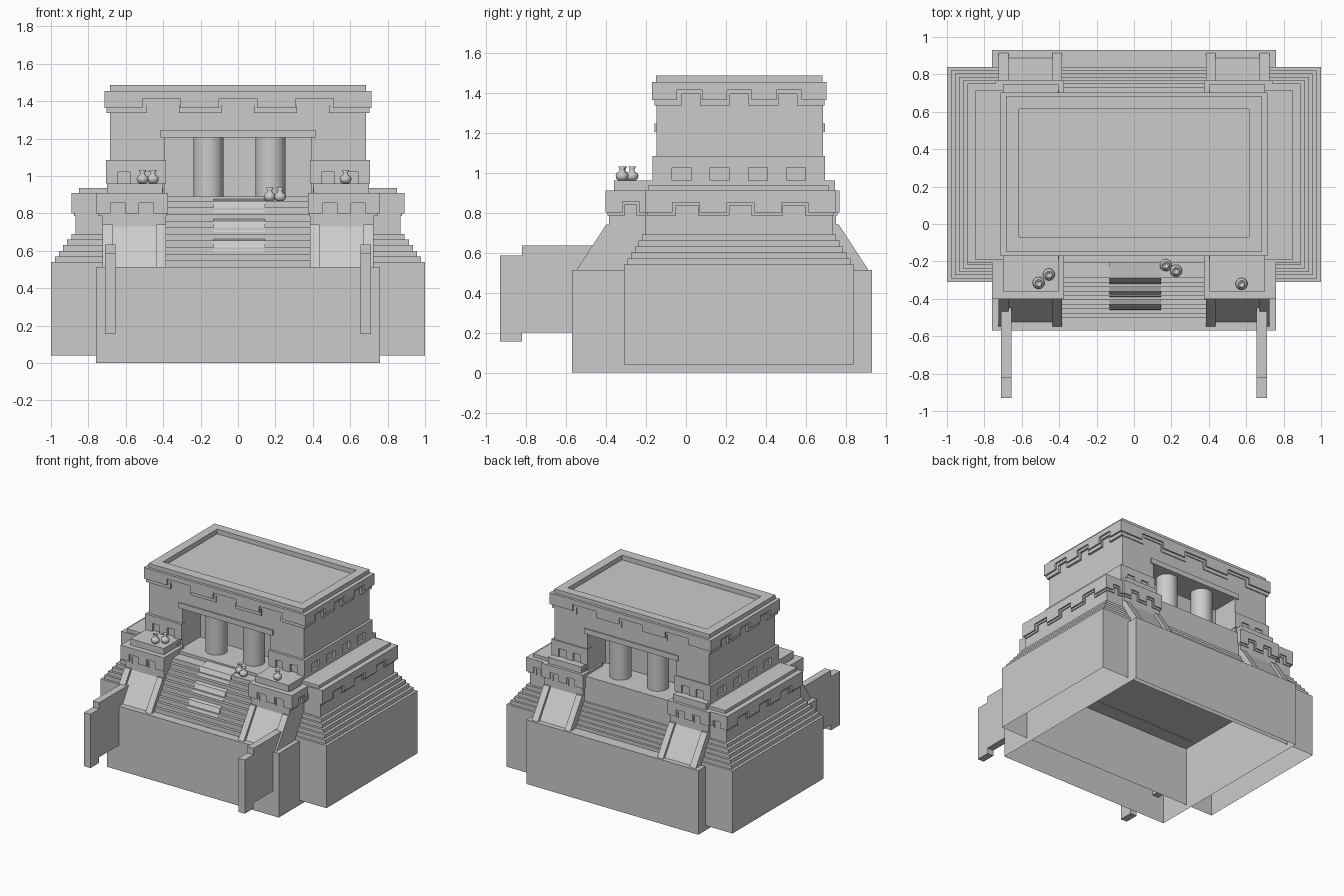
import bpy, bmesh, math
from mathutils import Vector

if "Cube" in bpy.data.objects:
    bpy.data.objects.remove(bpy.data.objects["Cube"])


def finish(name, bm, normals=True):
    if normals:
        bmesh.ops.recalc_face_normals(bm, faces=bm.faces)
    me = bpy.data.meshes.new(name)
    bm.to_mesh(me)
    bm.free()
    ob = bpy.data.objects.new(name, me)
    bpy.context.collection.objects.link(ob)
    return ob


def prism(name, pts, axis, a, b):
    """Extrude a 2D profile along x (y,z points) or y (x,z points)."""
    bm = bmesh.new()
    def co(p, t):
        return (t, p[0], p[1]) if axis == 'x' else (p[0], t, p[1])
    f = bm.faces.new([bm.verts.new(co(p, a)) for p in pts])
    ext = bmesh.ops.extrude_face_region(bm, geom=[f])
    vec = Vector((b - a, 0, 0)) if axis == 'x' else Vector((0, b - a, 0))
    bmesh.ops.translate(bm, vec=vec, verts=[v for v in ext['geom'] if isinstance(v, bmesh.types.BMVert)])
    return finish(name, bm)


def shell(name, levels):
    """Stack of rectangles (x0,x1,y0,y1,z) joined into walls, capped on top, open below."""
    bm = bmesh.new()
    prev = None
    for x0, x1, y0, y1, z in levels:
        ring = [bm.verts.new(p) for p in ((x0, y0, z), (x1, y0, z), (x1, y1, z), (x0, y1, z))]
        if prev:
            for i in range(4):
                j = (i + 1) % 4
                bm.faces.new((prev[i], prev[j], ring[j], ring[i]))
        prev = ring
    bm.faces.new(prev)
    return finish(name, bm, False)


def box(name, x0, x1, y0, y1, z0, z1):
    x0, x1 = min(x0, x1), max(x0, x1)
    return prism(name, [(x0, z0), (x1, z0), (x1, z1), (x0, z1)], 'y', y0, y1)


def crenel(a, b, top, notch, bot, n, grow=0.0):
    """Band profile with n square teeth hanging down."""
    w = (b - a) / (2 * n - 1)
    pts = [(b, top), (a, top), (a, bot)]
    for i in range(n - 1):
        l, r = a + w * (2 * i + 1) + grow, a + w * (2 * i + 2) - grow
        pts += [(l, bot), (l, notch), (r, notch), (r, bot)]
    return pts + [(b, bot)]


def frieze(name, x0, x1, y0, y1, top, notch, bot, nx, ny, sides, t=0.05, grow=0.0):
    """Toothed bands on the chosen sides (f, b, l, r) of a rectangle."""
    x0, x1 = min(x0, x1), max(x0, x1)
    for s in sides:
        if s in 'fb':
            y = y0 if s == 'f' else y1 - t
            prism(name, crenel(x0, x1, top, notch, bot, nx, grow), 'y', y, y + t)
        else:
            x = x0 if s == 'l' else x1 - t
            prism(name, crenel(y0, y1, top, notch, bot, ny, grow), 'x', x, x + t)


# stepped base, hollow from below
levels = [(-1, 1, -.31, .84, .04)]
for i in range(7):
    h, y0, y1 = 1 - .0217 * i, -.31 + .018 * i, .84 - .018 * i
    if i:
        levels.append((-h, h, y0, y1, .54 + .03 * (i - 1)))
    levels.append((-h, h, y0, y1, .54 + .03 * i if i < 6 else .89))
shell("stepped_base", levels)
shell("long_base", [(-.76, .76, -.57, .93, 0), (-.76, .76, -.57, .93, .513)])

# front stairs
pts = [(-.19, .51), (-.19, .89), (-.205, .89), (-.205, .866)]
n = 10
for i in range(n):
    y, z = -.29 - .0235 * i, .866 - .0353 * i
    pts += [(y, z), (y, z - .0353)]
prism("front_stairs", pts, 'x', -.39, .39)
# worn centre slabs on the stairs
for k, (y, z) in enumerate(((-.29, .866), (-.36, .76), (-.43, .655))):
    back = -.2 if k == 0 else y + .03
    prism("stair_slab", [(back, z + .012), (y, z), (y - .03, z - .06), (back, z - .06)], 'x', -.13, .145)

for s, outer in ((1, 'r'), (-1, 'l')):
    inner = 'l' if s == 1 else 'r'
    # side wings
    frieze("wing_frieze", s * .70, s * .89, -.205, .75, .91, .85, .80, 2, 4, 'fb' + outer)
    frieze("wing_frieze_backing", s * .70, s * .878, -.195, .74, .90, .835, .785, 2, 4, 'fb' + outer, .04, .012)
    box("wing_slab", s * .40, s * .85, -.19, .715, .88, .935)
    # corner towers and ramps, front and back
    for f, side in ((1, 'f'), (-1, 'b')):
        Y = lambda y: .1825 + f * (y - .1825)
        ya, yb = sorted((Y(-.385), Y(-.15)))
        box("tower_body", s * .385, s * .725, ya, yb, .70, .905)
        ya, yb = sorted((Y(-.402), Y(-.15)))
        xo = .758 if f == 1 else .74
        frieze("tower_frieze", s * .375, s * xo, ya, yb, .91, .855, .80, 3, 2, side + 'lr')
        frieze("tower_frieze_backing", s * .38, s * (xo - .012), ya + .01, yb - .01, .90, .84, .785,
               3, 2, side + 'lr', .04, .01)
        for xa, xb in ((.385, .435), (.672, .725)):
            prism("ramp_rail", [(Y(y), z) for y, z in ((-.55, .51), (-.40, .74), (-.2, .74), (-.2, .51))],
                  'x', s * xa, s * xb)
        prism("ramp_panel", [(Y(y), z) for y, z in ((-.525, .51), (-.385, .73), (-.2, .73), (-.2, .51))],
              'x', s * .43, s * .68)
    box("tower_top", s * .405, s * .70, -.36, .745, .90, .96)
    # front fin walls
    prism("fin_wall", [(-.93, .155), (-.82, .155), (-.82, .20), (-.45, .20), (-.45, .635), (-.82, .635),
                       (-.82, .585), (-.93, .585)], 'x', s * .655, s * .711)
    # temple side rooms with lower frieze
    box("temple_side", s * .39, s * .685, -.147, .685, .89, 1.40)
    frieze("lower_frieze", s * .385, s * .705, -.167, .695, 1.085, 1.025, .96, 3, 5, 'fb' + outer)

# temple centre, lintels and columns
box("temple_core", -.39, .39, .08, .46, .89, 1.21)
box("temple_upper_wall", -.39, .39, -.147, .685, 1.205, 1.40)
for y0, y1, yc in ((-.158, -.10, -.045), (.64, .695, .58)):
    box("lintel", -.415, .415, y0, y1, 1.205, 1.247)
    for x in (-.158, .174):
        bpy.ops.mesh.primitive_cylinder_add(vertices=32, radius=.08, depth=.32, location=(x, yc, 1.048))
        bpy.context.object.name = "column"
        bpy.ops.object.shade_smooth_by_angle()

# upper cornice in two layers
frieze("upper_frieze", -.715, .715, -.17, .703, 1.455, 1.415, 1.365, 4, 4, 'fblr')
frieze("upper_frieze_backing", -.702, .702, -.158, .692, 1.445, 1.395, 1.337, 4, 4, 'fblr', .04, .015)
# roof parapet with sunken deck
shell("roof_parapet", [(-.685, .685, -.15, .683, 1.38), (-.685, .685, -.15, .683, 1.487),
                       (-.615, .615, -.07, .615, 1.487), (-.615, .615, -.07, .615, 1.45)])

# pots, lathed
profile = [(0, 0), (.018, 0), (.029, .012), (.032, .025), (.027, .038), (.014, .047),
           (.012, .056), (.02, .072), (.014, .072), (.009, .058), (0, .05)]
for x, y, z in ((-.51, -.315, .96), (-.455, -.27, .96), (.17, -.22, .866), (.225, -.25, .866), (.575, -.32, .96)):
    bm = bmesh.new()
    vs = [bm.verts.new((r, 0, h)) for r, h in profile]
    es = [bm.edges.new(p) for p in zip(vs, vs[1:])]
    bmesh.ops.spin(bm, geom=vs + es, cent=(0, 0, 0), axis=(0, 0, 1), angle=math.tau, steps=20)
    bmesh.ops.remove_doubles(bm, verts=bm.verts, dist=.0005)
    pot = finish("pot", bm)
    pot.location = (x, y, z)
    for p in pot.data.polygons:
        p.use_smooth = True
